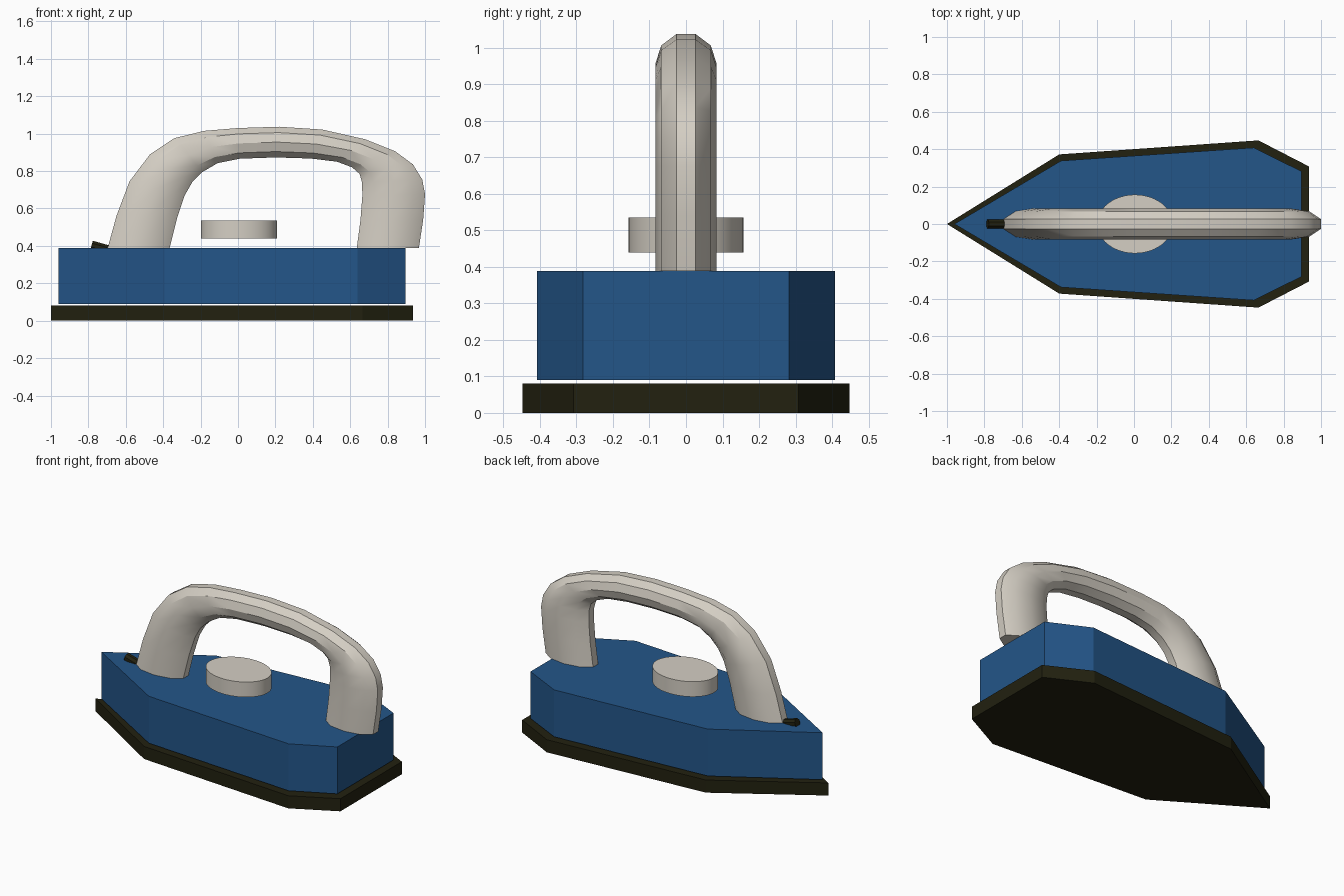
import bpy, bmesh, math
from mathutils import Matrix, Vector

if "Cube" in bpy.data.objects:
    bpy.data.objects.remove(bpy.data.objects["Cube"], do_unlink=True)


def material(name, color):
    mat = bpy.data.materials.new(name)
    mat.use_nodes = True
    mat.diffuse_color = (*color, 1)
    bsdf = next(n for n in mat.node_tree.nodes if n.type == "BSDF_PRINCIPLED")
    bsdf.inputs["Base Color"].default_value = (*color, 1)
    return mat


blue = material("blue", (0.017, 0.092, 0.25))
black = material("warm_black", (0.016, 0.015, 0.005))
cream = material("cream", (0.66, 0.62, 0.55))


def finish(name, bm, mat, smooth_angle=None):
    """Turn a bmesh into an object with one material."""
    bmesh.ops.recalc_face_normals(bm, faces=bm.faces)
    mesh = bpy.data.meshes.new(name)
    bm.to_mesh(mesh)
    bm.free()
    mesh.materials.append(mat)
    obj = bpy.data.objects.new(name, mesh)
    bpy.context.collection.objects.link(obj)
    if smooth_angle:
        bpy.ops.object.select_all(action="DESELECT")
        obj.select_set(True)
        bpy.context.view_layer.objects.active = obj
        bpy.ops.object.shade_smooth_by_angle(angle=math.radians(smooth_angle))
    return obj


def slab(name, tip, half_outline, bottom, top, mat):
    """Extrude a pointed outline that is mirrored across y."""
    outline = [(tip, 0)] + half_outline + [(x, -y) for x, y in reversed(half_outline)]
    bm = bmesh.new()
    face = bm.faces.new([bm.verts.new((x, y, bottom)) for x, y in outline])
    new = bmesh.ops.extrude_face_region(bm, geom=[face])["geom"]
    bmesh.ops.translate(bm, vec=(0, 0, top - bottom),
                        verts=[v for v in new if isinstance(v, bmesh.types.BMVert)])
    finish(name, bm, mat)


def cylinder(name, radius, depth, sides, matrix, mat, smooth_angle=None):
    bm = bmesh.new()
    bmesh.ops.create_cone(bm, cap_ends=True, segments=sides, radius1=radius,
                          radius2=radius, depth=depth, matrix=matrix)
    finish(name, bm, mat, smooth_angle)


# Sole plate and body, separated by a thin gap
slab("sole_plate", -1.0, [(-0.4, 0.372), (0.665, 0.447), (0.935, 0.308)], 0, 0.08, black)
slab("body", -0.96, [(-0.39, 0.338), (0.64, 0.408), (0.895, 0.282)], 0.09, 0.388, blue)

# Temperature dial, an oval disc under the handle
cylinder("dial", 1, 0.096, 48,
         Matrix.Translation((0.005, 0, 0.487)) @ Matrix.Diagonal((0.203, 0.157, 1, 1)),
         cream, 30)

# Spray nozzle, sloping down into the front of the handle
cylinder("spray_nozzle", 0.026, 0.12, 8,
         Matrix.Translation((-0.725, 0, 0.388)) @ Matrix.Rotation(math.radians(106), 4, "Y")
         @ Matrix.Rotation(math.radians(22.5), 4, "Z"), black)

# Handle: ten-sided rings spanning the outer and inner edge of the grip (x, z)
outer = [(-0.697, 0.388), (-0.65, 0.56), (-0.58, 0.745), (-0.47, 0.89), (-0.34, 0.976),
         (-0.18, 1.015), (0, 1.03), (0.22, 1.037), (0.45, 1.022), (0.68, 0.97),
         (0.84, 0.906), (0.935, 0.836), (0.985, 0.755), (1.0, 0.676), (0.99, 0.54),
         (0.967, 0.388)]
inner = [(-0.366, 0.388), (-0.325, 0.55), (-0.285, 0.67), (-0.245, 0.74), (-0.19, 0.795),
         (-0.11, 0.842), (0.01, 0.866), (0.2, 0.873), (0.39, 0.867), (0.53, 0.85),
         (0.61, 0.82), (0.65, 0.785), (0.663, 0.74), (0.665, 0.67), (0.655, 0.54),
         (0.635, 0.388)]
SIDES = 10
bm = bmesh.new()
rings = []
for (ox, oz), (ix, iz) in zip(outer, inner):
    o, i = Vector((ox, 0, oz)), Vector((ix, 0, iz))
    centre, reach = (o + i) / 2, (o - i) / 2 / math.sin(math.radians(72))
    ring = []
    for k in range(SIDES):
        a = math.tau * k / SIDES
        ring.append(bm.verts.new(centre + reach * math.sin(a)
                                 + Vector((0, 0.084 * math.cos(a), 0))))
    rings.append(ring)
for r, s in zip(rings, rings[1:]):
    for k in range(SIDES):
        n = (k + 1) % SIDES
        bm.faces.new((r[k], r[n], s[n], s[k]))
bm.faces.new(rings[0])
bm.faces.new(rings[-1])
finish("handle", bm, cream, 30)
